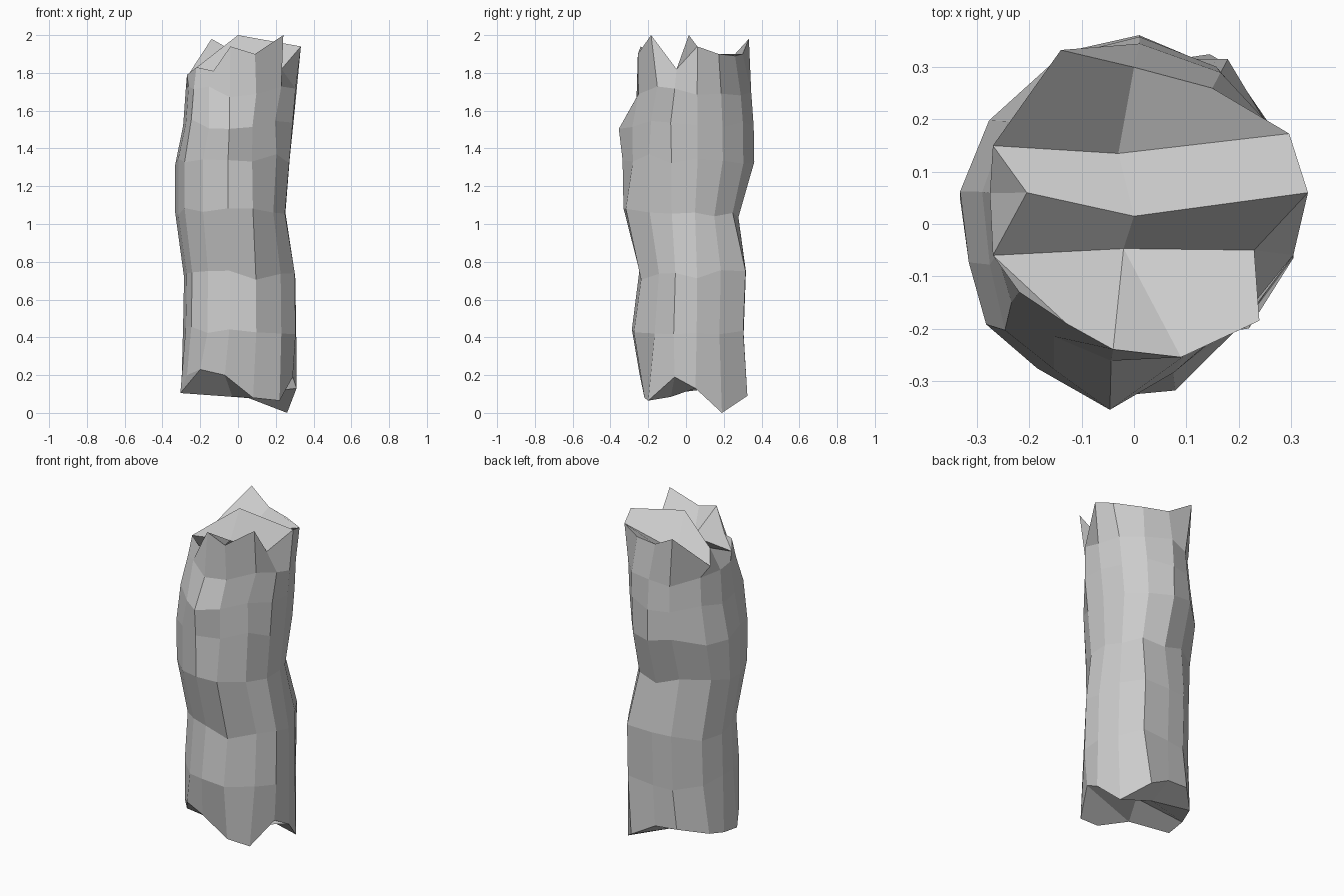
import bpy, random
from math import sin, cos, radians

random.seed(4)

# 14 plan directions shared by every ring, with a chipping factor for each
ANGLES = (10, 33, 58, 88, 113, 146, 170, 193, 214, 236, 261, 288, 322, 347)
CHIP = (1, 1, 1, 1.01, 1, .99, 1, .96, 1.01, .98, 1, 1, .93, 1)
N = len(ANGLES)

# broken rims, followed by three inner points (B, A, C) of the furrowed cap
BOTTOM = [(.31, .05, .13), (.26, .19, 0), (.145, .325, .09), (0, .3, .17), (-.14, .29, .18),
          (-.27, .16, .14), (-.3, .06, .12), (-.305, -.06, .105), (-.27, -.13, .2),
          (-.2, -.21, .23), (-.07, -.245, .2), (.08, -.22, .08), (.22, -.2, .065), (.29, -.06, .19),
          (0, .16, .1), (0, .02, .18), (-.03, -.08, .085)]
TOP = [(.333, .06, 1.94), (.297, .173, 1.9), (.15, .26, 1.89), (0, .3, 1.9), (-.14, .333, 1.98),
       (-.27, .15, 1.78), (-.205, .06, 1.84), (-.27, -.06, 1.79), (-.22, -.13, 1.83),
       (-.13, -.19, 1.81), (-.04, -.24, 1.94), (.09, -.255, 1.9), (.24, -.185, 2.0), (.23, -.05, 1.82),
       (-.03, .135, 1.8), (0, .015, 2.0), (-.02, -.047, 1.82)]

# z, left, right, front, back extents of the weathered shaft
SHAFT = [(.44, -.295, .313, -.29, .325), (.73, -.29, .308, -.25, .338),
         (1.06, -.338, .255, -.335, .275), (1.34, -.338, .278, -.34, .358),
         (1.53, -.295, .297, -.36, .355), (1.7, -.28, .313, -.265, .342)]

# local dents and bumps: (ring, direction) -> factor
DENTS = {(0, 2): 1.1, (1, 2): 1.1, (2, 2): 1.06, (0, 3): .93, (1, 3): .93,
         (0, 4): .97, (1, 4): .97, (3, 11): .87, (4, 11): .83, (4, 12): .9, (4, 9): .95}


def shaft_ring(level, z, left, right, front, back):
    pts = []
    for i, a in enumerate(ANGLES):
        k = CHIP[i] * DENTS.get((level, i), 1)
        c, s = cos(radians(a)), sin(radians(a))
        pts.append((k * c * (right if c > 0 else -left),
                    k * s * (back if s > 0 else -front),
                    z + random.uniform(-.03, .03)))
    return pts


def cap_faces(rim, inner):
    names = {'B': inner, 'A': inner + 1, 'C': inner + 2}
    plan = [(1, 2, 3, 'B'), (3, 4, 5, 'B'), (0, 1, 'B', 'A'), ('A', 'B', 5, 6),
            (13, 0, 'A', 'C'), ('C', 'A', 6, 7), (11, 12, 13, 'C'), (10, 11, 'C'),
            (9, 10, 'C', 7), (8, 9, 7)]
    return [[names[i] if i in names else rim + i for i in f] for f in plan]


# stack the rings, then add the inner cap points
verts = BOTTOM[:N]
for level, row in enumerate(SHAFT):
    verts = verts + shaft_ring(level, *row)
verts = verts + TOP[:N]
levels = len(SHAFT) + 2
inner = levels * N
verts = verts + BOTTOM[N:] + TOP[N:]

# side facets and the two furrowed ends
faces = [[l * N + i, l * N + (i + 1) % N, (l + 1) * N + (i + 1) % N, (l + 1) * N + i]
         for l in range(levels - 1) for i in range(N)]
faces += [f[::-1] for f in cap_faces(0, inner)]
faces += cap_faces((levels - 1) * N, inner + 3)

mesh = bpy.data.meshes.new("rock_pillar")
mesh.from_pydata(verts, [], faces)
mesh.update()
pillar = bpy.data.objects.new("rock_pillar", mesh)
bpy.context.collection.objects.link(pillar)
